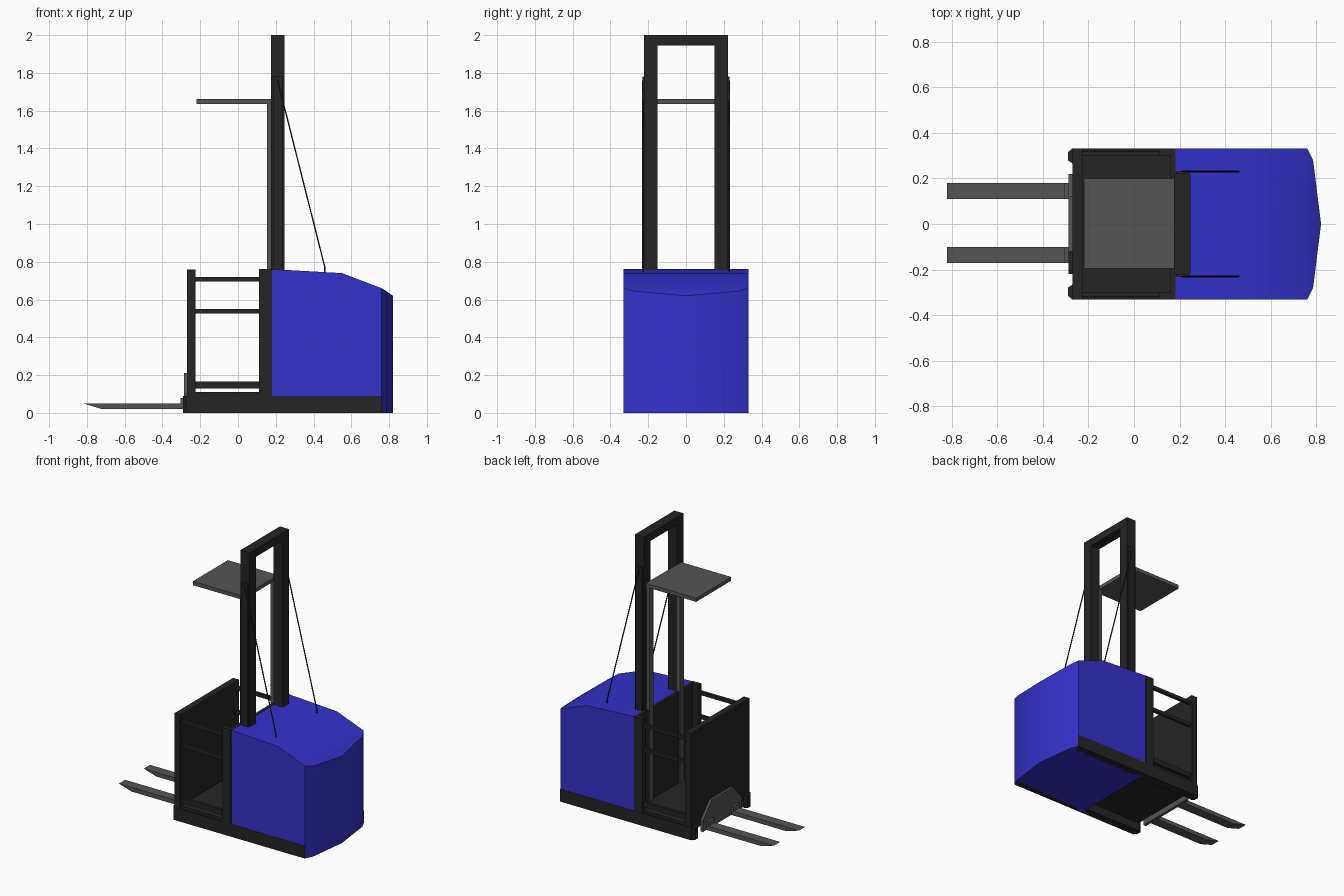
import bpy, bmesh
from mathutils import Vector

if "Cube" in bpy.data.objects:
    bpy.data.objects.remove(bpy.data.objects["Cube"])


def material(name, rgb):
    m = bpy.data.materials.new(name)
    m.diffuse_color = (*rgb, 1)
    m.use_nodes = True
    m.node_tree.nodes["Principled BSDF"].inputs["Base Color"].default_value = m.diffuse_color
    return m


BLUE = material("blue_paint", (0.035, 0.03, 0.6))
BLACK = material("black_paint", (0.018, 0.018, 0.018))
STEEL = material("dark_steel", (0.09, 0.09, 0.09))


def finish(name, bm, mat):
    bmesh.ops.recalc_face_normals(bm, faces=bm.faces)
    me = bpy.data.meshes.new(name)
    bm.to_mesh(me)
    bm.free()
    me.materials.append(mat)
    ob = bpy.data.objects.new(name, me)
    bpy.context.collection.objects.link(ob)
    return ob


def box(name, x, y, z, mat):
    bm = bmesh.new()
    bmesh.ops.create_cube(bm, size=1)
    for v in bm.verts:
        for i, (a, b) in enumerate((x, y, z)):
            v.co[i] = b if v.co[i] > 0 else a
    return finish(name, bm, mat)


def prism(name, points, offset, mat):
    bm = bmesh.new()
    face = bm.faces.new([bm.verts.new(p) for p in points])
    new = bmesh.ops.extrude_face_region(bm, geom=[face])["geom"]
    verts = [g for g in new if isinstance(g, bmesh.types.BMVert)]
    bmesh.ops.translate(bm, verts=verts, vec=offset)
    return finish(name, bm, mat)


def mirror_y(ob):
    ob.modifiers.new("mirror", "MIRROR").use_axis = (False, True, False)
    return ob


# Power unit cover: rectangular stations (x, half width, roof height)
stations = [(0.18, 0.33, 0.76), (0.25, 0.33, 0.757), (0.55, 0.33, 0.74),
            (0.76, 0.33, 0.66), (0.785, 0.28, 0.645), (0.82, 0, 0.62)]
bm = bmesh.new()
rings = [[bm.verts.new(p) for p in ((x, -w, 0), (x, -w, h), (x, 0, h), (x, w, h), (x, w, 0), (x, 0, 0))]
         for x, w, h in stations]
bm.faces.new(rings[0])
for a, b in zip(rings, rings[1:]):
    for i in range(6):
        j = (i + 1) % 6
        bm.faces.new((a[i], a[j], b[j], b[i]))
bmesh.ops.remove_doubles(bm, verts=bm.verts, dist=0.0001)
cover = finish("power_unit_cover", bm, BLUE)
bpy.context.view_layer.objects.active = cover
cover.select_set(True)
bpy.ops.object.shade_smooth_by_angle(angle=0.65)

# Chassis skirts with chamfered noses, and the platform floor
mirror_y(prism("chassis_skirt",
               [(0.76, 0.332, 0), (0.76, 0.332, 0.09), (-0.275, 0.332, 0.09), (-0.275, 0.332, 0)],
               (0, -0.06, 0), BLACK))
mirror_y(prism("skirt_nose",
               [(-0.27, 0.33, 0), (-0.29, 0.315, 0), (-0.29, 0.28, 0), (-0.27, 0.265, 0)],
               (0, 0, 0.09), BLACK))
box("platform_floor", (-0.27, 0.18), (-0.325, 0.325), (0.06, 0.11), BLACK)

# Operator compartment
box("front_wall", (-0.27, -0.225), (-0.33, 0.33), (0.09, 0.76), BLACK)
box("rear_wall", (0.16, 0.182), (-0.33, 0.33), (0.09, 0.762), BLACK)
mirror_y(box("rear_post", (0.11, 0.175), (0.3, 0.332), (0.09, 0.762), BLACK))
for name, z0, z1 in (("top_rail", 0.695, 0.72), ("middle_rail", 0.525, 0.55), ("lower_rail", 0.13, 0.165)):
    mirror_y(box(name, (-0.235, 0.12), (0.3, 0.32), (z0, z1), BLACK))

# Mast, side strips, inner guide columns and overhead guard
mirror_y(box("mast_post", (0.175, 0.247), (0.15, 0.222), (0.1, 2), BLACK))
box("mast_crossbar", (0.175, 0.247), (-0.15, 0.15), (1.945, 2), BLACK)
mirror_y(box("mast_side_strip", (0.185, 0.237), (0.222, 0.23), (0.74, 1.78), BLACK))
mirror_y(box("guide_column", (0.153, 0.176), (0.15, 0.195), (0.11, 1.64), STEEL))
box("overhead_guard", (-0.22, 0.176), (-0.195, 0.2), (1.635, 1.662), STEEL)

# Stay cables bracing the mast
curve = bpy.data.curves.new("stay_cables", "CURVE")
curve.dimensions = "3D"
curve.bevel_depth = 0.004
curve.bevel_resolution = 1
curve.use_fill_caps = True
for y in (-0.23, 0.23):
    spline = curve.splines.new("POLY")
    path = [(0.21, y, 1.76), (0.46, y, 0.77), (0.46, y, 0.735)]
    spline.points.add(len(path) - 1)
    for p, co in zip(spline.points, path):
        p.co = (*co, 1)
curve.materials.append(BLACK)
bpy.context.collection.objects.link(bpy.data.objects.new("stay_cables", curve))

# Fork carriage plate with clipped corners, and two tapered forks
x = -0.287
prism("fork_carriage",
      [(x, -0.22, 0.02), (x, 0.22, 0.02), (x, 0.22, 0.1), (x, 0.12, 0.21), (x, -0.12, 0.21), (x, -0.22, 0.1)],
      (0.02, 0, 0), STEEL)
for side, y in (("left", 0.11), ("right", -0.17)):
    prism(side + "_fork",
          [(-0.28, y, 0.02), (-0.72, y, 0.02), (-0.82, y, 0.05), (-0.305, y, 0.05),
           (-0.305, y, 0.08), (-0.28, y, 0.08)],
          (0, 0.07, 0), STEEL)
